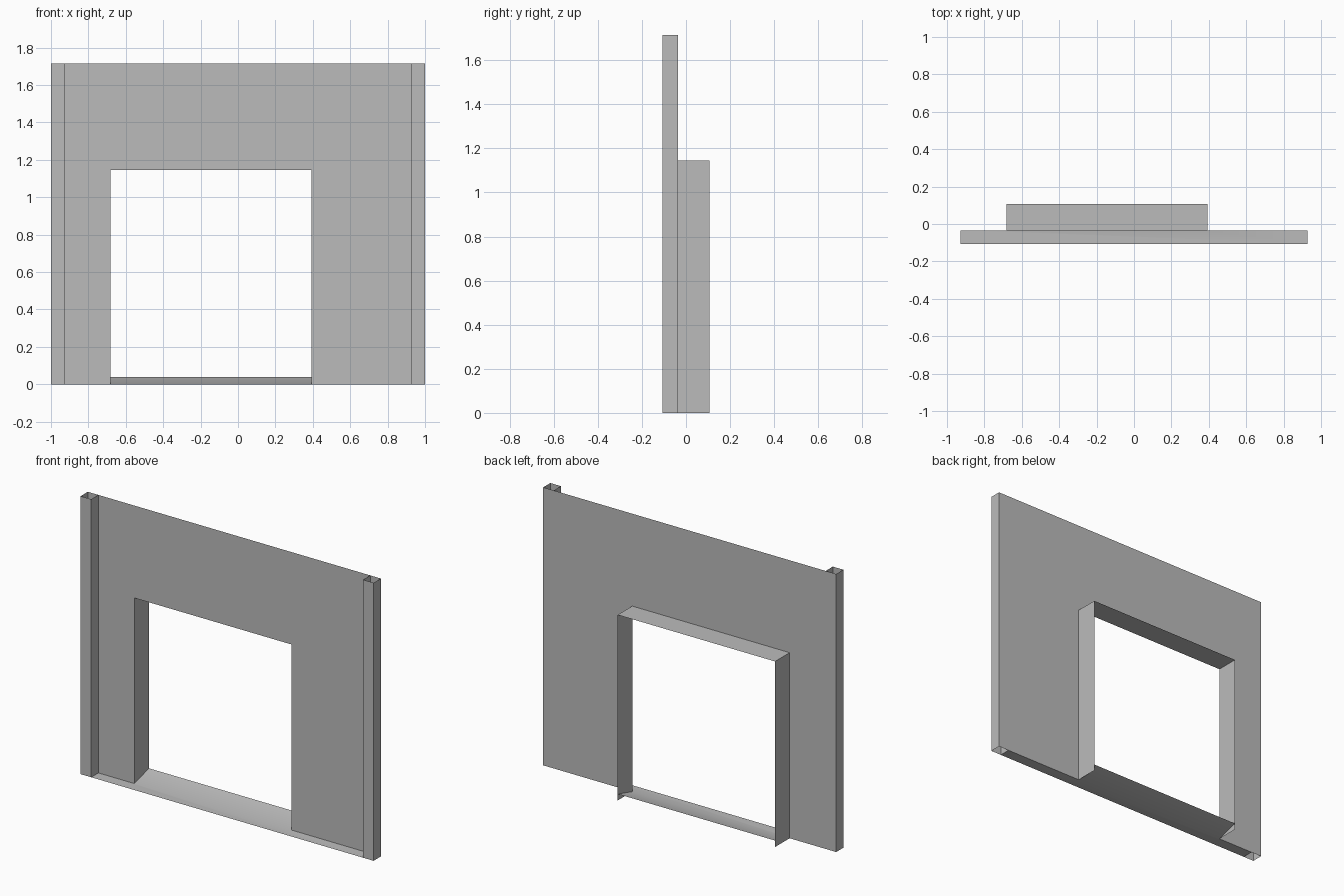
import bpy
import bmesh

cube = bpy.data.objects.get("Cube")
if cube:
    bpy.data.objects.remove(cube, do_unlink=True)

# Main dimensions
WALL_X, POST_X = 1.0, 0.928
LEFT, RIGHT = -0.682, 0.392
FRONT, WALL_Y, BACK = -0.106, -0.036, 0.106
TOP, DOOR_TOP, SILL_Z = 1.715, 1.145, 0.04

grey = bpy.data.materials.new("plain grey")
grey.use_nodes = True
colour = (0.5, 0.5, 0.5, 1)
grey.diffuse_color = colour
grey.node_tree.nodes["Principled BSDF"].inputs["Base Color"].default_value = colour


def sheet(name, polygons, smooth=False):
    """Make an object from thin polygons, welding shared corners."""
    bm = bmesh.new()
    for points in polygons:
        face = bm.faces.new([bm.verts.new(p) for p in points])
        face.smooth = smooth
    bmesh.ops.remove_doubles(bm, verts=bm.verts, dist=0.0001)
    mesh = bpy.data.meshes.new(name)
    bm.to_mesh(mesh)
    bm.free()
    mesh.materials.append(grey)
    obj = bpy.data.objects.new(name, mesh)
    bpy.context.collection.objects.link(obj)
    return obj


def upright(x0, y0, x1, y1, height):
    """Vertical rectangle standing on the ground between two points."""
    return [(x0, y0, 0), (x1, y1, 0), (x1, y1, height), (x0, y0, height)]


# Wall panel with doorway
outline = [(-WALL_X, 0), (LEFT, 0), (LEFT, DOOR_TOP), (RIGHT, DOOR_TOP),
           (RIGHT, 0), (WALL_X, 0), (WALL_X, TOP), (-WALL_X, TOP)]
sheet("wall_panel", [[(x, WALL_Y, z) for x, z in outline]])

# Open-ended channel posts at both ends of the wall
for side, name in ((-1, "right_post"), (1, "left_post")):
    inner, outer = side * POST_X, side * WALL_X
    faces = [upright(inner, WALL_Y, inner, FRONT, TOP),
             upright(inner, FRONT, outer, FRONT, TOP),
             upright(outer, FRONT, outer, WALL_Y, TOP)]
    if side > 0:
        sheet(name, faces)
    else:
        sheet(name, [f[::-1] for f in faces])

# Doorway lining: two jambs and a lintel
sheet("door_lining", [
    upright(LEFT, BACK, LEFT, WALL_Y, DOOR_TOP),
    upright(RIGHT, WALL_Y, RIGHT, BACK, DOOR_TOP),
    [(LEFT, WALL_Y, DOOR_TOP), (RIGHT, WALL_Y, DOOR_TOP),
     (RIGHT, BACK, DOOR_TOP), (LEFT, BACK, DOOR_TOP)],
])

# Floor strip that rises into a sloping sill through the doorway
sheet("floor_and_sill", [
    [(-POST_X, FRONT, 0), (POST_X, FRONT, 0), (POST_X, WALL_Y, 0),
     (RIGHT, WALL_Y, 0), (LEFT, WALL_Y, 0), (-POST_X, WALL_Y, 0)],
    [(LEFT, WALL_Y, 0), (RIGHT, WALL_Y, 0),
     (RIGHT, BACK, SILL_Z), (LEFT, BACK, SILL_Z)],
], smooth=True)
